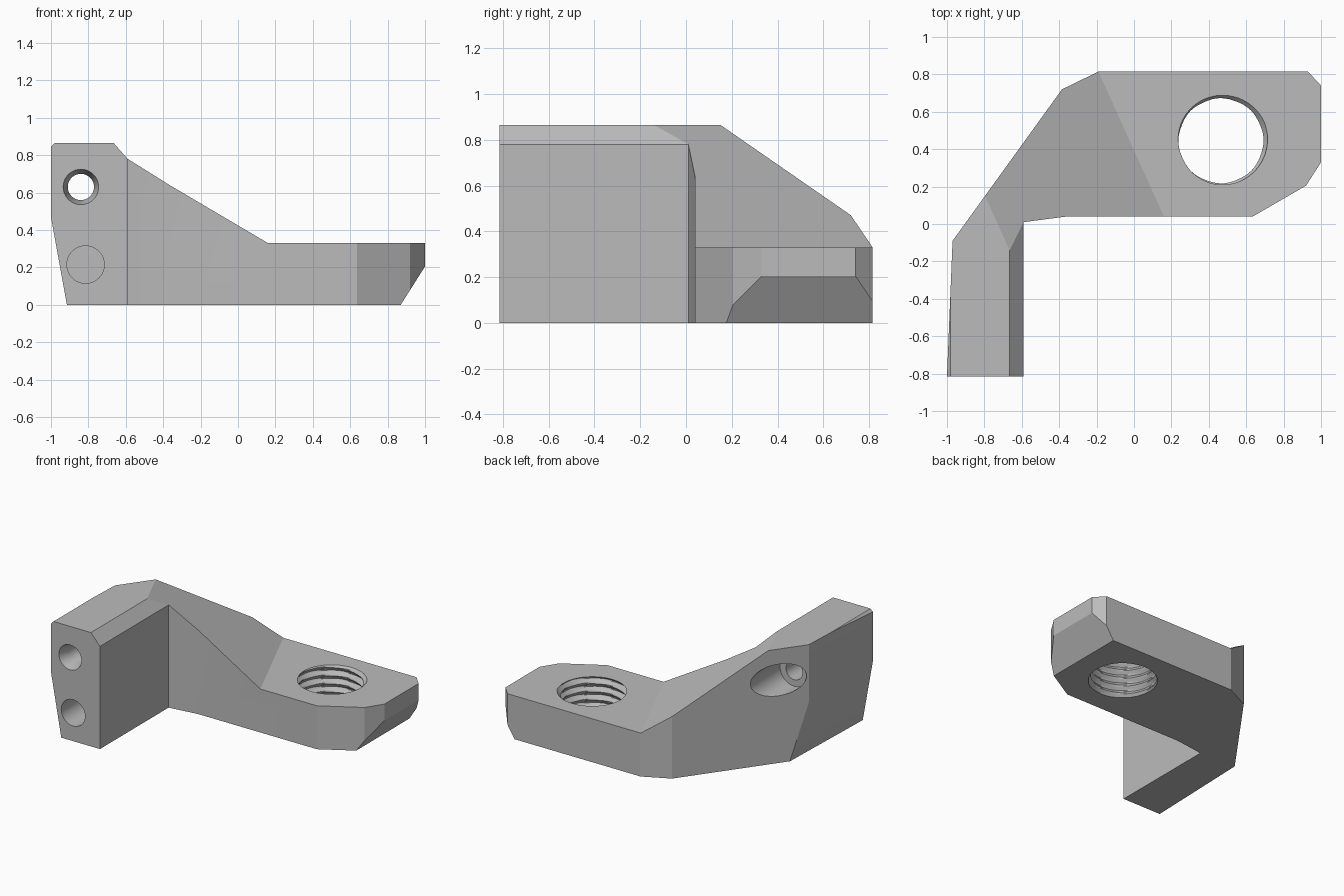
import bpy, bmesh
from math import sin, cos, pi, atan2
from mathutils import Matrix, Vector

cube = bpy.data.objects.get("Cube")
if cube:
    bpy.data.objects.remove(cube, do_unlink=True)

grey = bpy.data.materials.new("plain grey")
grey.use_nodes = True
colour = (0.5, 0.5, 0.5, 1)
grey.diffuse_color = colour
grey.node_tree.nodes["Principled BSDF"].inputs["Base Color"].default_value = colour


def add_object(name, bm):
    bmesh.ops.recalc_face_normals(bm, faces=bm.faces)
    mesh = bpy.data.meshes.new(name)
    bm.to_mesh(mesh)
    bm.free()
    mesh.materials.append(grey)
    obj = bpy.data.objects.new(name, mesh)
    bpy.context.collection.objects.link(obj)
    return obj


def prism(points, depth):
    """Polygon given as 3D points, extruded along the depth vector."""
    bm = bmesh.new()
    face = bm.faces.new([bm.verts.new(p) for p in points])
    new = bmesh.ops.extrude_face_region(bm, geom=[face])["geom"]
    bmesh.ops.translate(bm, vec=depth, verts=[v for v in new if isinstance(v, bmesh.types.BMVert)])
    return bm


def lathe(rings, segments):
    """Closed solid from (height, radius function of angle) rings."""
    bm = bmesh.new()
    loops = []
    for z, radius in rings:
        angles = [2 * pi * i / segments for i in range(segments)]
        loops.append([bm.verts.new((radius(a) * cos(a), radius(a) * sin(a), z)) for a in angles])
    for low, high in zip(loops, loops[1:]):
        for i in range(segments):
            j = (i + 1) % segments
            bm.faces.new((low[i], low[j], high[j], high[i]))
    bm.faces.new(loops[0])
    bm.faces.new(loops[-1])
    return bm


def cut(target, name, bm):
    cutter = add_object(name, bm)
    cutter.hide_render = True
    mod = target.modifiers.new(name, "BOOLEAN")
    mod.operation = "DIFFERENCE"
    mod.solver = "EXACT"
    mod.object = cutter
    bpy.context.view_layer.objects.active = target
    bpy.ops.object.modifier_apply(modifier=name)
    bpy.data.objects.remove(cutter, do_unlink=True)


# Bracket plan: mounting arm, diagonal web and flange
TOP = 0.865
outline = [(-1, -0.815), (-0.59, -0.815), (-0.59, 0.01), (-0.36, 0.04),
           (0.635, 0.04), (0.92, 0.205), (1, 0.33), (1, 0.74), (0.93, 0.815),
           (-0.19, 0.815), (-0.385, 0.72), (-0.97, -0.09)]
bm = prism([(x, y, 0) for x, y in outline], (0, 0, TOP))

# Flat trims: flange tip underside, arm outer underside, arm outer top edge
trims = [((0.87, 0, 0), (0.205, 0, -0.13)),
         ((-0.915, -0.815, 0), (-1, 0.031, -0.181)),
         ((-1, 0, 0.845), (-1, 0, 1))]
for point, normal in trims:
    bmesh.ops.bisect_plane(bm, geom=bm.verts[:] + bm.edges[:] + bm.faces[:], dist=1e-5,
                           plane_co=point, plane_no=normal, clear_outer=True)
    bmesh.ops.holes_fill(bm, edges=[e for e in bm.edges if e.is_boundary], sides=0)
bracket = add_object("bracket", bm)

# Sloped web top and low flange top
origin = Vector((0.16, 0.04, 0))
crease = Vector((-0.35, 0.775, 0)).normalized()
across = Vector((crease.y, -crease.x, 0))
profile = [(0, 0.33), (2, 0.33), (2, 2), (-2.58, 2)]
cut(bracket, "slope_cutter",
    prism([origin + across * s + Vector((0, 0, z)) - crease * 3 for s, z in profile], crease * 6))

# Chamfer along the inner top edge of the arm
wedge = [(-0.75, 0.961), (-0.665, TOP), (-0.575, 0.763), (-0.575, 1)]
cut(bracket, "chamfer_cutter", prism([(x, -1, z) for x, z in wedge], (0, 1.009, 0)))

# Threaded hole through the flange
PITCH = 0.062


def thread_ring(z):
    def radius(a):
        phase = (z / PITCH - a / (2 * pi) + 0.25) % 1
        return 0.225 + 0.028 * (1 - abs(2 * phase - 1))
    return z, radius


thread = lathe([thread_ring(-0.05 + PITCH * k / 8) for k in range(56)], 64)
bmesh.ops.translate(thread, vec=(0.465, 0.445, 0), verts=thread.verts)
cut(bracket, "thread_cutter", thread)


# Bolt holes running back from the arm's front face
def bolt_hole(name, x, z, steps):
    bm = lathe([(y, lambda a, r=r: r) for y, r in steps], 48)
    bmesh.ops.transform(bm, matrix=Matrix.Translation((x, 0, z)) @ Matrix.Rotation(-pi / 2, 4, "X"),
                        verts=bm.verts)
    cut(bracket, name, bm)


bolt_hole("upper_bolt_cutter", -0.84, 0.63,
          [(-0.84, 0.102), (-0.73, 0.07), (-0.1, 0.07), (-0.1, 0.12), (0.5, 0.12)])
bolt_hole("lower_socket_cutter", -0.815, 0.215, [(-0.9, 0.1), (-0.58, 0.1)])

# Smooth curved walls, keep the planes crisp
bpy.ops.object.select_all(action="DESELECT")
bracket.select_set(True)
bpy.context.view_layer.objects.active = bracket
bpy.ops.object.shade_smooth_by_angle(angle=pi / 9)
